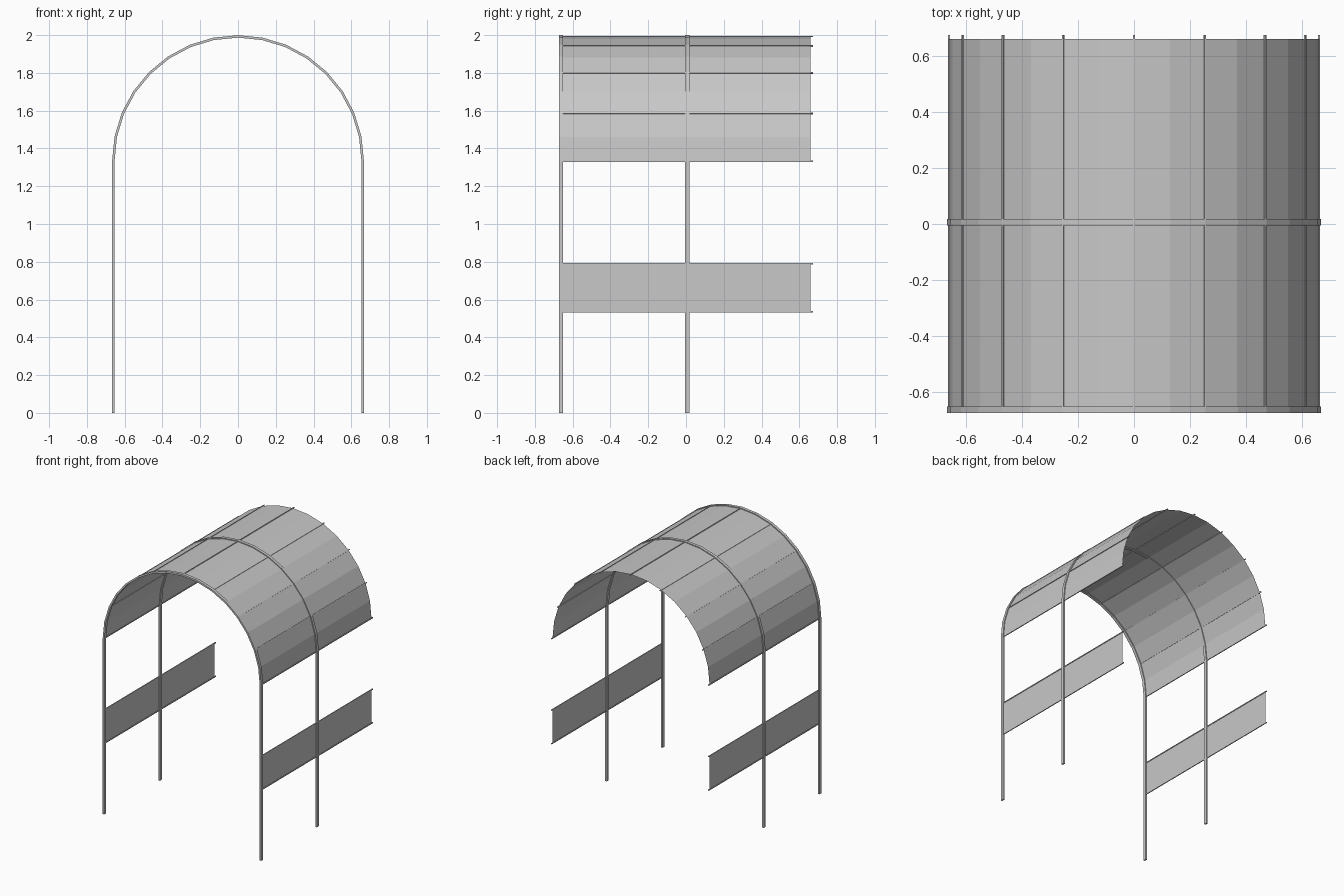
import bpy, bmesh, math
from mathutils import Matrix

default = bpy.data.objects.get("Cube")
if default:
    bpy.data.objects.remove(default, do_unlink=True)

RADIUS = 0.66        # centre line of the arch
SPRING = 1.333       # height where the arch starts
SEGMENTS = 16
BAR = 0.013          # hoop thickness
HOOP_DEPTH = 0.023
ROD = 0.007
BACK = 0.673
PANEL_END = 0.66
RAIL_LOW, RAIL_HIGH = 0.535, 0.79

grey = bpy.data.materials.new("light_grey")
grey.use_nodes = True
colour = (0.58, 0.58, 0.58, 1)
grey.diffuse_color = colour
grey.node_tree.nodes["Principled BSDF"].inputs["Base Color"].default_value = colour


def make_object(name, bm):
    bmesh.ops.recalc_face_normals(bm, faces=bm.faces)
    mesh = bpy.data.meshes.new(name)
    bm.to_mesh(mesh)
    bm.free()
    mesh.materials.append(grey)
    obj = bpy.data.objects.new(name, mesh)
    bpy.context.scene.collection.objects.link(obj)
    return obj


def arc(radius):
    """Points of the half circle, from the left side over to the right."""
    angles = [math.pi * i / SEGMENTS for i in range(SEGMENTS + 1)]
    return [(radius * math.cos(a), SPRING + radius * math.sin(a)) for a in angles]


def hoop(name, front):
    """Arch with two straight legs and a rectangular section."""
    bm = bmesh.new()
    rings = []
    outlines = []
    for r in (RADIUS - BAR / 2, RADIUS + BAR / 2):
        outlines.append([(r, 0)] + arc(r) + [(-r, 0)])
    for inner, outer in zip(*outlines):
        corners = [(inner, front), (outer, front),
                   (outer, front + HOOP_DEPTH), (inner, front + HOOP_DEPTH)]
        rings.append([bm.verts.new((p[0], y, p[1])) for p, y in corners])
    for a, b in zip(rings, rings[1:]):
        for i in range(4):
            j = (i + 1) % 4
            bm.faces.new((a[i], a[j], b[j], b[i]))
    bm.faces.new(rings[0])
    bm.faces.new(rings[-1])
    return make_object(name, bm)


def sheet(name, outline):
    """Thin sheet running from front to back along an x-z outline."""
    bm = bmesh.new()
    rows = [[bm.verts.new((x, y, z)) for y in (-PANEL_END, PANEL_END)]
            for x, z in outline]
    for a, b in zip(rows, rows[1:]):
        bm.faces.new((a[0], a[1], b[1], b[0]))
    return make_object(name, bm)


def rod(name, x, z, angle=0):
    """Square rod running from the front hoop to the back."""
    bm = bmesh.new()
    length = BACK + PANEL_END
    matrix = (Matrix.Translation((x, (BACK - PANEL_END) / 2, z))
              @ Matrix.Rotation(-angle, 4, 'Y')
              @ Matrix.Diagonal((ROD, length, ROD, 1)))
    bmesh.ops.create_cube(bm, size=1, matrix=matrix)
    return make_object(name, bm)


# Hoops
hoop("front_hoop", -BACK)
hoop("middle_hoop", -0.005)

# Roof and the rods under its seams
sheet("roof_cover", arc(RADIUS))
for i, (x, z) in enumerate(arc(RADIUS)[::2]):
    rod(f"roof_rod_{i + 1}", x, z, math.pi * i * 2 / SEGMENTS)

# Side panels with a rod on each long edge
for side, sign in (("left", 1), ("right", -1)):
    x = sign * RADIUS
    sheet(f"{side}_side_panel", [(x, RAIL_LOW), (x, RAIL_HIGH)])
    rod(f"{side}_lower_rail", x, RAIL_LOW)
    rod(f"{side}_upper_rail", x, RAIL_HIGH)
